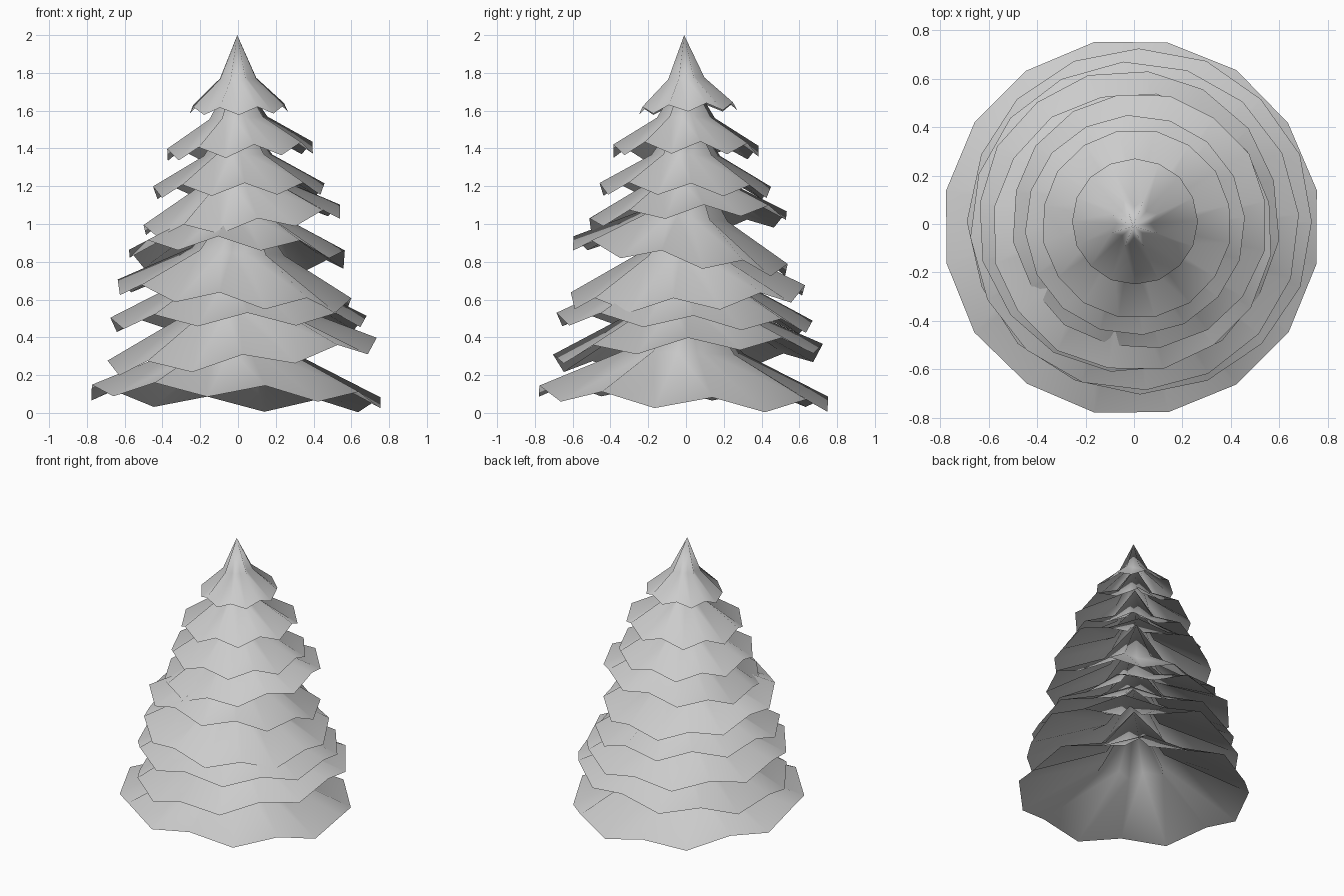
import bpy, bmesh, math
from mathutils import Matrix, Vector

if "Cube" in bpy.data.objects:
    bpy.data.objects.remove(bpy.data.objects["Cube"])

SIDES = 16


def skirt(name, r, z, h, slope_x, slope_y, turn, wave):
    """Open folded cone: apex, star-shaped shoulder ring, zigzag rim; then tilted."""
    bm = bmesh.new()
    apex = bm.verts.new((0, 0, h))
    mid, rim = [], []
    for i in range(SIDES):
        a = math.radians(-90 + turn) + i * 2 * math.pi / SIDES
        c, s = math.cos(a), math.sin(a)
        ridge = i % 2 == 0
        m = r * (0.40 if ridge else 0.27)
        mid.append(bm.verts.new((m * c, m * s, h * 0.41)))
        rim.append(bm.verts.new((r * c, r * s, wave if ridge else -wave)))
    for i in range(SIDES):
        j = (i + 1) % SIDES
        bm.faces.new((apex, mid[i], mid[j]))
        bm.faces.new((mid[i], rim[i], rim[j], mid[j]))
    # tilt about a point half way up the skirt
    pivot = Vector((0, 0, h * 0.5))
    tilt = Matrix.Rotation(-math.atan(slope_x), 4, 'Y') @ Matrix.Rotation(math.atan(slope_y), 4, 'X')
    bm.transform(Matrix.Translation(Vector((0, 0, z)) + pivot) @ tilt @ Matrix.Translation(-pivot))
    for f in bm.faces:
        f.smooth = True
    mesh = bpy.data.meshes.new(name)
    bm.to_mesh(mesh)
    bm.free()
    ob = bpy.data.objects.new(name, mesh)
    bpy.context.collection.objects.link(ob)
    return ob


# branch layers from the tip down: radius, rim z, height, x slope, y slope, turn, zigzag
layers = [
    (0.26, 1.61, 0.39, 0.02, 0.05, 22.5, 0.02),
    (0.392, 1.385, 0.43, 0.05, 0.00, 11.25, 0.032),
    (0.455, 1.175, 0.46, 0.02, -0.02, 4, 0.032),
    (0.53, 1.015, 0.50, 0.095, 0.05, 9, 0.032),
    (0.58, 0.825, 0.53, -0.025, -0.125, -10, 0.035),
    (0.625, 0.62, 0.57, -0.075, 0.04, -7, 0.036),
    (0.68, 0.475, 0.58, 0.01, -0.03, 4, 0.034),
    (0.715, 0.30, 0.59, 0.085, 0.04, 0, 0.036),
    (0.78, 0.08, 0.60, -0.035, -0.045, 11.25, 0.035),
]
for n, layer in enumerate(layers):
    skirt("branch_layer_%d" % (n + 1), *layer)
